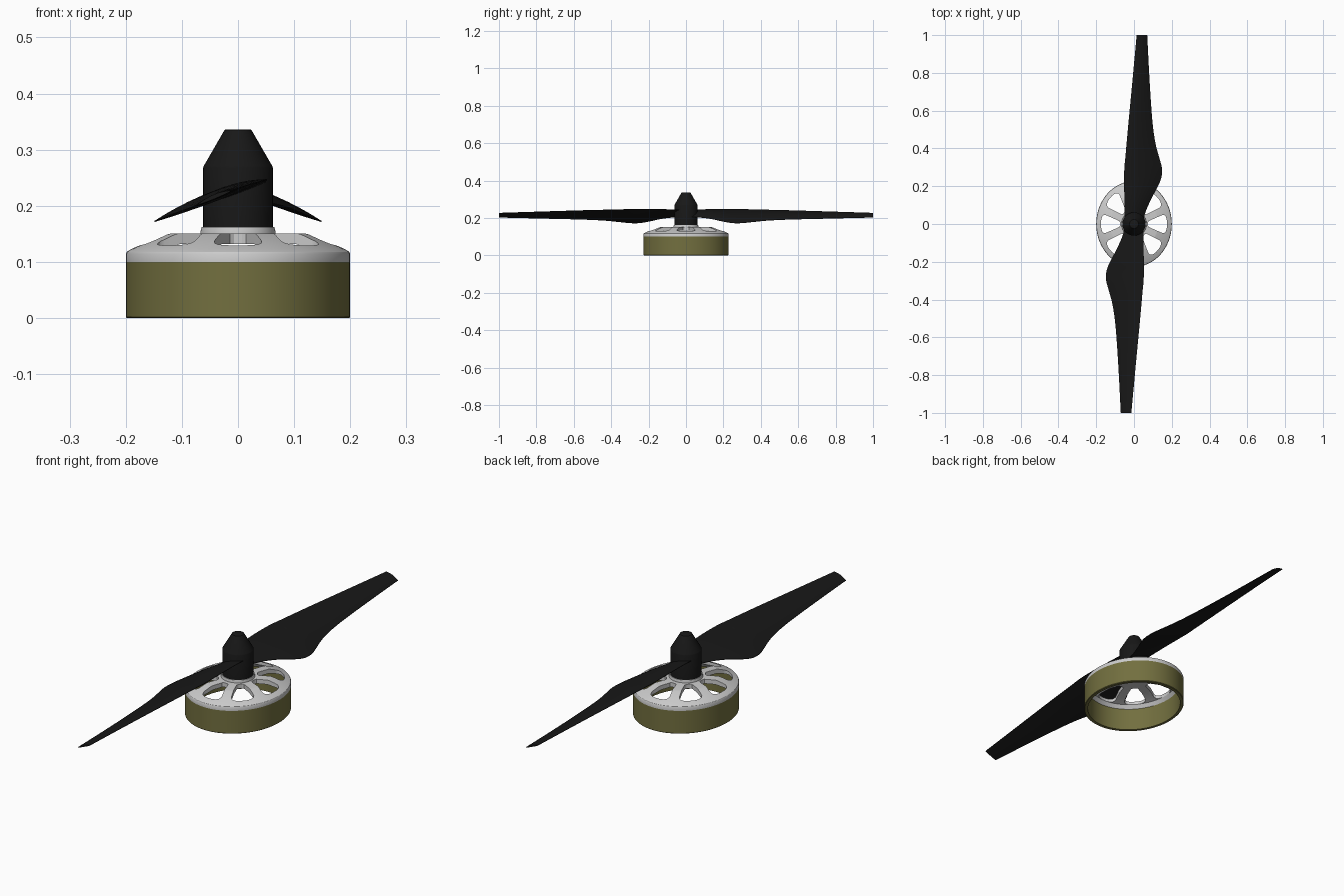
import bpy, bmesh, math

if "Cube" in bpy.data.objects:
    bpy.data.objects.remove(bpy.data.objects["Cube"])

SEG = 96
YS = 1.135  # motor is slightly stretched along y


def material(name, rgb):
    m = bpy.data.materials.new(name)
    m.diffuse_color = (*rgb, 1)
    m.use_nodes = True
    m.node_tree.nodes["Principled BSDF"].inputs["Base Color"].default_value = m.diffuse_color
    return m


black = material("black_plastic", (0.009, 0.009, 0.009))
olive = material("olive_metal", (0.17, 0.16, 0.05))


def finish(name, bm, mat=None, smooth=True):
    bmesh.ops.recalc_face_normals(bm, faces=bm.faces)
    me = bpy.data.meshes.new(name)
    bm.to_mesh(me)
    bm.free()
    ob = bpy.data.objects.new(name, me)
    bpy.context.collection.objects.link(ob)
    if mat:
        me.materials.append(mat)
    if smooth:
        smooth_by_angle(ob)
    return ob


def smooth_by_angle(ob):
    bpy.ops.object.select_all(action='DESELECT')
    ob.select_set(True)
    bpy.context.view_layer.objects.active = ob
    bpy.ops.object.shade_smooth_by_angle(angle=math.radians(30))


def lathe(name, profile, mat=None, ys=1.0, closed=False, smooth=True):
    """Revolve an (r, z) profile; open profiles get end caps."""
    bm = bmesh.new()
    rings = []
    for r, z in profile:
        rings.append([bm.verts.new((r * math.cos(a), ys * r * math.sin(a), z))
                      for a in (2 * math.pi * i / SEG for i in range(SEG))])
    n = len(rings)
    for k in range(n if closed else n - 1):
        a, b = rings[k], rings[(k + 1) % n]
        for i in range(SEG):
            j = (i + 1) % SEG
            bm.faces.new((a[i], a[j], b[j], b[i]))
    if not closed:
        bm.faces.new(rings[0])
        bm.faces.new(rings[-1])
    return finish(name, bm, mat, smooth)


# Motor ring
lathe("motor_ring", [(0.198, 0), (0.2, 0.002), (0.2, 0.1), (0.186, 0.1), (0.186, 0)],
      olive, YS, closed=True)

# Motor bell: sloped cover with eight rounded windows
bell = lathe("motor_bell", [(0.03, 0.132), (0.12, 0.132), (0.175, 0.116), (0.186, 0.1),
                            (0.2, 0.1), (0.2, 0.114), (0.198, 0.118), (0.19, 0.123),
                            (0.13, 0.149), (0.122, 0.151), (0.03, 0.151)],
             None, YS, smooth=False)

half = [(0.078, 0.014), (0.145, 0.040), (0.153, 0.0425), (0.161, 0.041),
        (0.167, 0.036), (0.172, 0.026), (0.175, 0.011)]
outline = [(0.074, 0.007)] + half
outline += [(r, -w) for r, w in reversed(outline)]
bm = bmesh.new()
for k in range(8):
    c, s = math.cos(k * math.pi / 4), math.sin(k * math.pi / 4)
    lo, hi = [[bm.verts.new((r * c - w * s, YS * (r * s + w * c), z)) for r, w in outline]
              for z in (0.05, 0.25)]
    n = len(outline)
    bm.faces.new(lo)
    bm.faces.new(hi)
    for i in range(n):
        j = (i + 1) % n
        bm.faces.new((lo[i], lo[j], hi[j], hi[i]))
cutter = finish("window_cutter", bm, smooth=False)
cutter.hide_render = True
mod = bell.modifiers.new("windows", 'BOOLEAN')
mod.operation, mod.solver, mod.object = 'DIFFERENCE', 'EXACT', cutter
bpy.ops.object.select_all(action='DESELECT')
bell.select_set(True)
bpy.context.view_layer.objects.active = bell
bpy.ops.object.modifier_apply(modifier=mod.name)
bpy.data.objects.remove(cutter)
smooth_by_angle(bell)

# Collar and spinner
lathe("shaft_collar", [(0.067, 0.145), (0.067, 0.153), (0.065, 0.162), (0.03, 0.162)])
lathe("spinner_hub", [(0.062, 0.161), (0.062, 0.268), (0.061, 0.271), (0.024, 0.335),
                      (0.022, 0.336)], black)

# Blade stations: y, x lead, x trail, z lead, z trail, bow
stations = [
    (0.00, -0.050, 0.045, 0.242, 0.207, 0.010),
    (0.06, -0.050, 0.060, 0.244, 0.204, 0.011),
    (0.13, -0.051, 0.090, 0.246, 0.196, 0.013),
    (0.20, -0.052, 0.127, 0.247, 0.181, 0.014),
    (0.25, -0.052, 0.146, 0.247, 0.173, 0.014),
    (0.30, -0.051, 0.147, 0.246, 0.173, 0.014),
    (0.35, -0.046, 0.134, 0.245, 0.178, 0.013),
    (0.43, -0.039, 0.113, 0.243, 0.186, 0.011),
    (0.55, -0.028, 0.097, 0.240, 0.192, 0.009),
    (0.75, -0.009, 0.083, 0.234, 0.197, 0.007),
    (1.00, 0.014, 0.070, 0.226, 0.203, 0.005),
]


def catmull(p0, p1, p2, p3, t):
    return [0.5 * (2 * b + (c - a) * t + (2 * a - 5 * b + 4 * c - d) * t * t
                   + (3 * b - a - 3 * c + d) * t ** 3)
            for a, b, c, d in zip(p0, p1, p2, p3)]


def blade(name, sign):
    rows, last = [], len(stations) - 1
    for k in range(last):
        p = [stations[min(max(k + d, 0), last)] for d in (-1, 0, 1, 2)]
        rows += [catmull(*p, s / 4) for s in range(4)]
    rows.append(stations[-1])
    bm, loops, N = bmesh.new(), [], 10
    for y, xl, xt, zl, zt, bow in rows:
        ts = [(i / N, bow, 0.001) for i in range(N + 1)]
        ts += [(i / N, -0.25 * bow, -0.001) for i in range(N, -1, -1)]
        loops.append([bm.verts.new((sign * (xl + (xt - xl) * t), sign * y,
                                    zl + (zt - zl) * t + 4 * t * (1 - t) * h + e))
                      for t, h, e in ts])
    for a, b in zip(loops, loops[1:]):
        for i in range(len(a)):
            j = (i + 1) % len(a)
            bm.faces.new((a[i], a[j], b[j], b[i]))
    bm.faces.new(loops[0])
    bm.faces.new(loops[-1])
    finish(name, bm, black)


blade("blade_back", 1)
blade("blade_front", -1)
